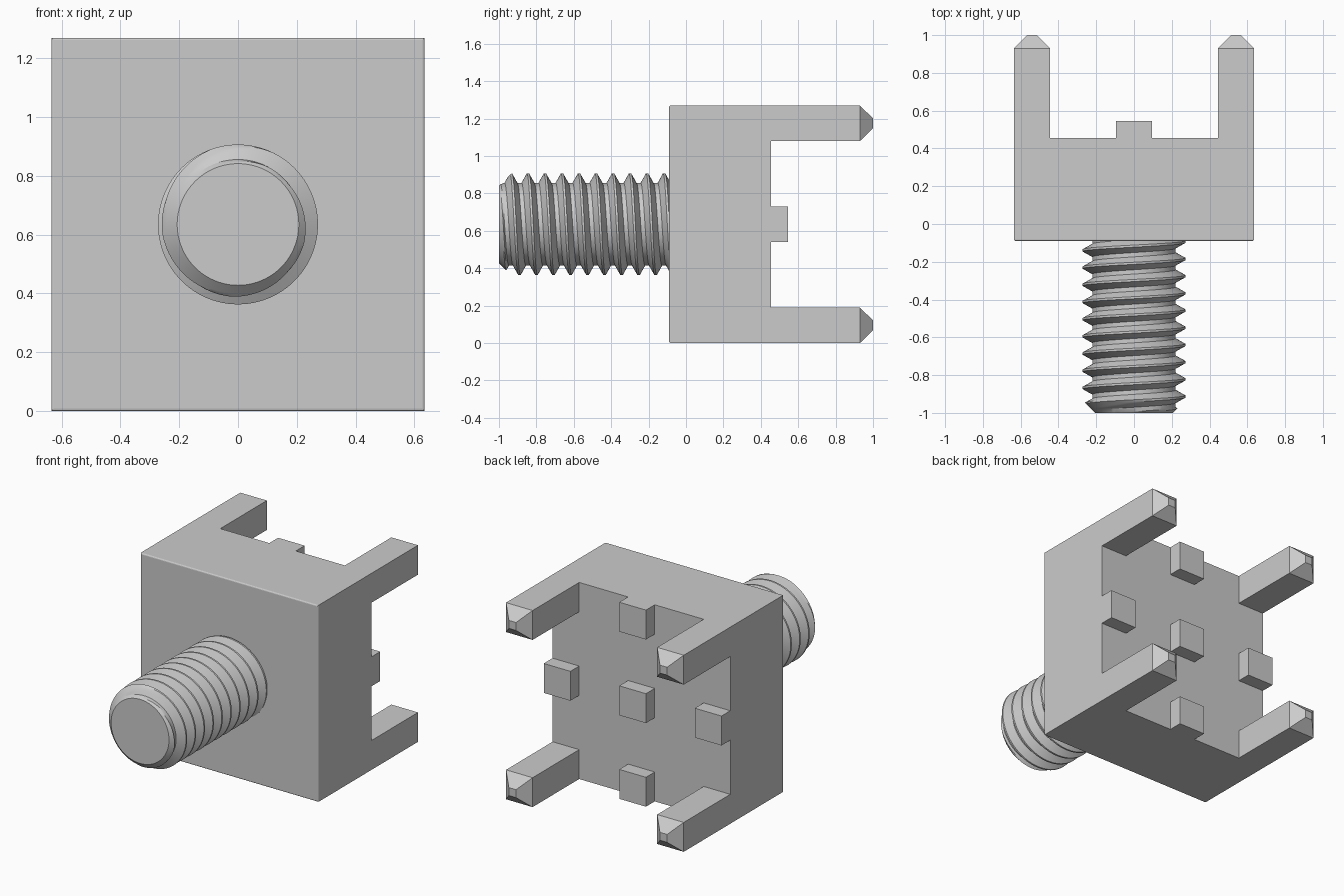
import bpy, bmesh
from math import sin, cos, pi, radians

if "Cube" in bpy.data.objects:
    bpy.data.objects.remove(bpy.data.objects["Cube"])

H = 0.635                      # half width of the block, also its centre height
FRONT, PLATE, NUB, LEG, TIP = -0.09, 0.455, 0.545, 0.93, 1.0


def finish(bm, name):
    bmesh.ops.recalc_face_normals(bm, faces=bm.faces[:])
    mesh = bpy.data.meshes.new(name)
    bm.to_mesh(mesh)
    bm.free()
    ob = bpy.data.objects.new(name, mesh)
    bpy.context.collection.objects.link(ob)
    return ob


def raise_face(bm, face, y):
    """Extrude one face along y and return its new top."""
    top = bmesh.ops.extrude_discrete_faces(bm, faces=[face])["faces"][0]
    for v in top.verts:
        v.co.y = y
    return top


# Block: a 5 x 5 cell plate, so legs and nubs grow flush with its sides
bm = bmesh.new()
cuts = [-H, -0.445, -0.095, 0.095, 0.445, H]
grid = [[bm.verts.new((x, PLATE, z + H)) for z in cuts] for x in cuts]
cells = {}
for i in range(5):
    for j in range(5):
        cells[i, j] = bm.faces.new((grid[i][j], grid[i][j + 1],
                                    grid[i + 1][j + 1], grid[i + 1][j]))

# Side walls and front face
rim = [e for e in bm.edges if e.is_boundary]
new = bmesh.ops.extrude_edge_only(bm, edges=rim)["geom"]
for v in new:
    if isinstance(v, bmesh.types.BMVert):
        v.co.y = FRONT
bmesh.ops.holes_fill(bm, edges=[e for e in bm.edges if e.is_boundary], sides=0)

# Five small nubs
for key in [(2, 2), (0, 2), (4, 2), (2, 0), (2, 4)]:
    raise_face(bm, cells[key], NUB)

# Four corner legs with tapered tips
for key in [(0, 0), (0, 4), (4, 0), (4, 4)]:
    top = raise_face(bm, cells[key], LEG)
    top = raise_face(bm, top, TIP)
    mid = top.calc_center_median()
    for v in top.verts:
        v.co.x = mid.x + (v.co.x - mid.x) * 0.27
        v.co.z = mid.z + (v.co.z - mid.z) * 0.27

# Merge coplanar cells, then round the front edges slightly
bmesh.ops.dissolve_limit(bm, angle_limit=radians(1), verts=bm.verts[:], edges=bm.edges[:])
front = [e for e in bm.edges if all(v.co.y < FRONT + 0.001 for v in e.verts)]
bmesh.ops.bevel(bm, geom=front, offset=0.008, offset_type='OFFSET',
                segments=3, profile=0.5, affect='EDGES')
finish(bm, "block_with_legs")

# Threaded stud: a helical profile trimmed at both ends, with a chamfered nose
PITCH, CREST, ROOT, NOSE = 0.091, 0.272, 0.221, 0.207
START, END, SIDES, TURNS = -1.0, FRONT + 0.01, 96, 13
corners = [(0.0625, CREST), (0.375, ROOT), (0.625, ROOT), (0.9375, CREST), (1.0625, CREST)]
profile = []
for (t0, r0), (t1, r1) in zip(corners, corners[1:]):
    n = 4 if r0 != r1 else 1
    profile += [(t0 + (t1 - t0) * k / n, r0 + (r1 - r0) * k / n) for k in range(n)]


def thread_radius(t):
    """Thread radius at phase t (in turns, crest at 0)."""
    t %= 1.0
    d = min(t, 1 - t)
    f = min(max((d - 0.0625) / 0.3125, 0), 1)
    return CREST + (ROOT - CREST) * f


bm = bmesh.new()
columns = []
for j in range(SIDES + 1):
    a = 2 * pi * j / SIDES
    base = -0.936 + PITCH * (j / SIDES - 2)
    col = []
    for turn in range(TURNS):
        for t, _ in profile:
            y = min(max(base + (turn + t) * PITCH, START), END)
            r = min(thread_radius((y - base) / PITCH), NOSE + y - START)
            col.append(bm.verts.new((r * sin(a), y, H + r * cos(a))))
    columns.append(col)
for c0, c1 in zip(columns, columns[1:]):
    for k in range(len(c0) - 1):
        bm.faces.new((c0[k], c0[k + 1], c1[k + 1], c1[k]))
bmesh.ops.remove_doubles(bm, verts=bm.verts[:], dist=0.00002)
bmesh.ops.holes_fill(bm, edges=[e for e in bm.edges if e.is_boundary], sides=0)
stud = finish(bm, "threaded_stud")
bpy.context.view_layer.objects.active = stud
stud.select_set(True)
bpy.ops.object.shade_smooth_by_angle(angle=radians(28))
